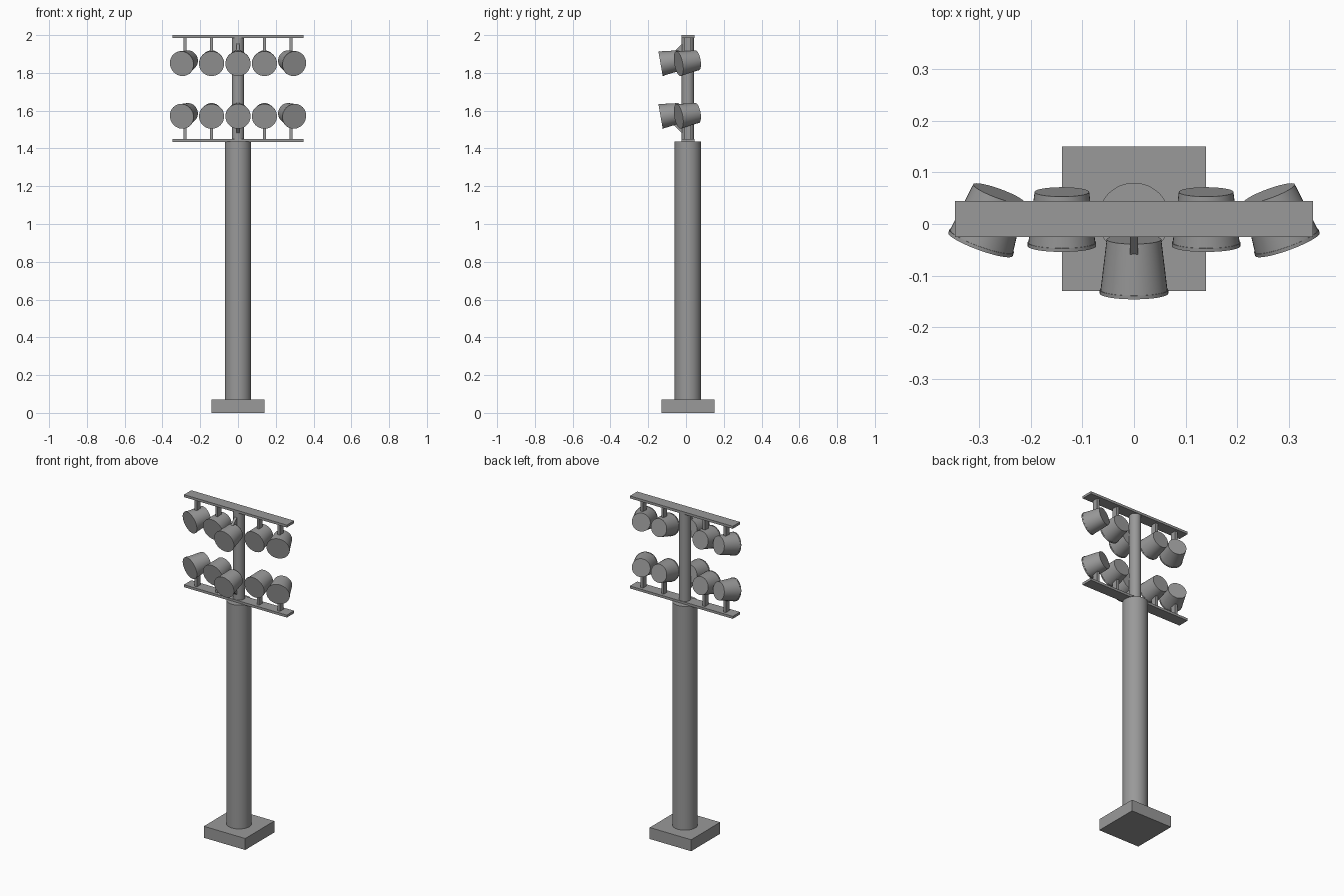
import bpy
from math import radians
from mathutils import Matrix, Vector

cube = bpy.data.objects.get("Cube")
if cube:
    bpy.data.objects.remove(cube, do_unlink=True)

GREY = (0.32, 0.32, 0.32, 1)
metal = bpy.data.materials.new("grey metal")
metal.use_nodes = True
metal.diffuse_color = GREY
metal.node_tree.nodes["Principled BSDF"].inputs["Base Color"].default_value = GREY

AXIS_Y = 0.01          # depth of the pole axis
BAR_Z = {"upper": 1.9925, "lower": 1.4425}
LAMP_Z = {"upper": 1.858, "lower": 1.579}


def finish(name, smooth=False):
    ob = bpy.context.object
    ob.name = name
    ob.data.materials.append(metal)
    if smooth:
        bpy.ops.object.shade_smooth_by_angle(angle=radians(40))
    return ob


def box(name, center, size, tilt=0):
    bpy.ops.mesh.primitive_cube_add(size=1, location=center)
    ob = finish(name)
    ob.data.transform(Matrix.Diagonal((*size, 1)))
    ob.rotation_euler.x = tilt
    return ob


def pole(name, radius, z0, z1):
    bpy.ops.mesh.primitive_cylinder_add(vertices=48, radius=radius, depth=z1 - z0,
                                        location=(0, AXIS_Y, (z0 + z1) / 2))
    return finish(name, True)


def lamp(name, center, yaw):
    # Tapered can with a short straight lip; its wide end faces forward and down
    aim = Matrix.Rotation(yaw, 4, 'Z') @ Matrix.Rotation(radians(10), 4, 'X')
    place = Matrix.Translation(center) @ aim @ Matrix.Rotation(radians(90), 4, 'X')
    bpy.ops.mesh.primitive_cone_add(vertices=40, radius1=0.053, radius2=0.065, depth=0.1)
    can = finish(name + "_can", True)
    can.matrix_world = place @ Matrix.Translation((0, 0, -0.003))
    bpy.ops.mesh.primitive_cylinder_add(vertices=40, radius=0.0665, depth=0.007)
    lip = finish(name + "_lip", True)
    lip.matrix_world = place @ Matrix.Translation((0, 0, 0.05))


# Base and mast
box("base", (0, AXIS_Y, 0.035), (0.28, 0.28, 0.07))
pole("main_pole", 0.07, 0.07, 1.437)
pole("upper_pole", 0.033, 1.437, 1.99)

# Two rows of lamps, hung from the upper bar and standing on the lower one
for row in ("upper", "lower"):
    bar, mid = BAR_Z[row], LAMP_Z[row]
    sign = 1 if row == "upper" else -1
    box(row + "_bar", (0, AXIS_Y, bar), (0.695, 0.07, 0.015))
    for side, sx in (("left", 1), ("right", -1)):
        for place, x, yaw in (("inner", 0.14, 0), ("outer", 0.28, radians(20))):
            name = f"{row}_{side}_{place}_lamp"
            lamp(name, (sx * x, AXIS_Y, mid), sx * yaw)
            end = mid + sign * 0.04
            box(name + "_hanger", (sx * x, AXIS_Y, (bar + end) / 2),
                (0.016, 0.035, abs(bar - end)))
    # Centre lamp sits ahead of the pole on a slanted arm
    lamp(row + "_centre_lamp", (0, -0.082, mid), 0)
    box(row + "_centre_arm", (0, -0.037, mid + sign * 0.057),
        (0.016, 0.115, 0.035), sign * radians(45))
